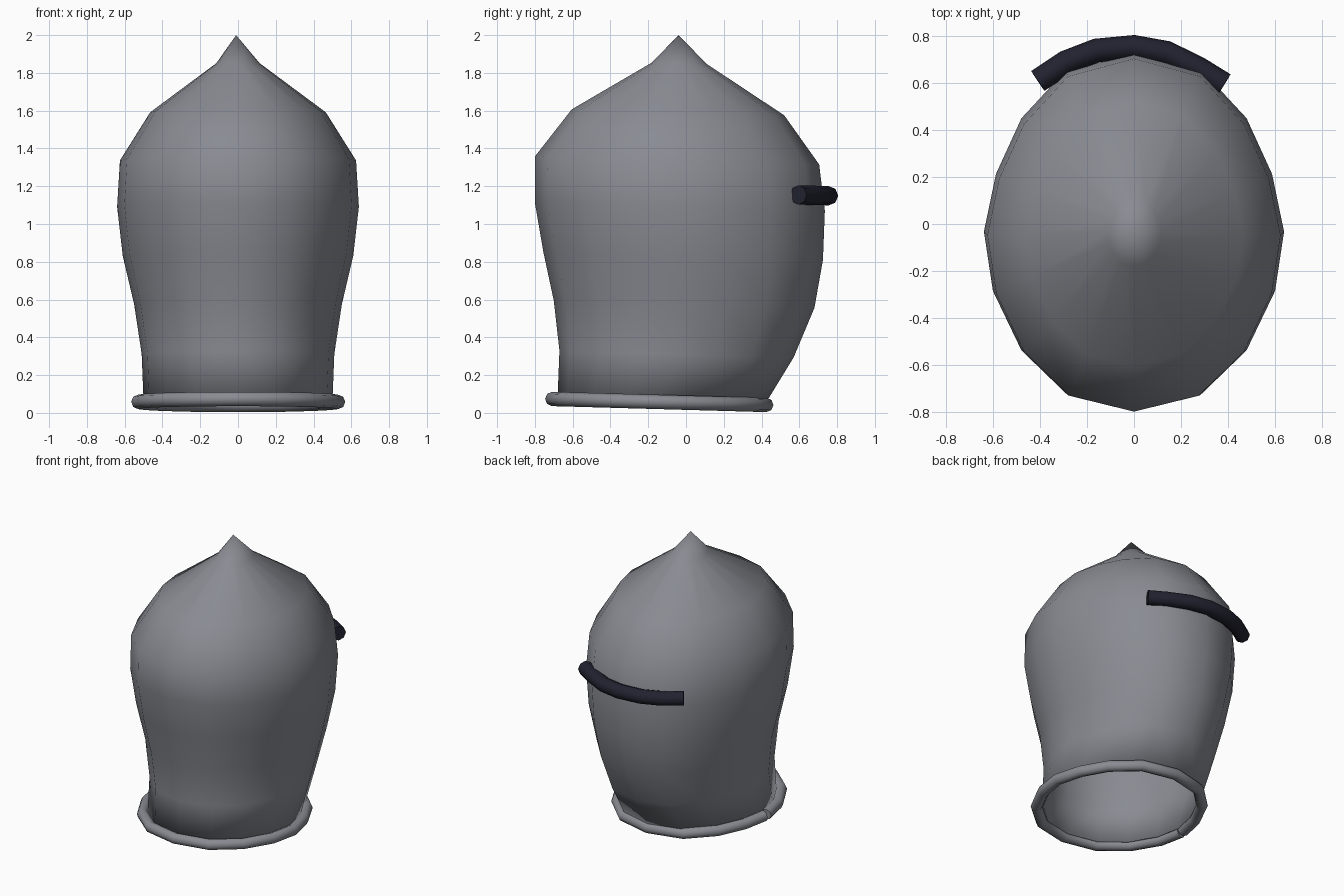
import bpy, bmesh, math
from mathutils import Vector

old = bpy.data.objects.get("Cube")
if old:
    bpy.data.objects.remove(old, do_unlink=True)


def material(name, rgb):
    m = bpy.data.materials.new(name)
    m.use_nodes = True
    m.diffuse_color = (*rgb, 1)
    m.node_tree.nodes["Principled BSDF"].inputs["Base Color"].default_value = (*rgb, 1)
    return m


steel = material("steel grey", (0.25, 0.26, 0.29))
dark = material("dark blue black", (0.016, 0.016, 0.03))

# Half of the egg-shaped cross-section, back to front, mirrored to a full ring
HALF = [(0, 1), (.45, .9), (.75, .63), (.92, .32), (1, 0),
        (.94, -.33), (.75, -.66), (.44, -.91), (0, -1)]
SECTION = HALF + [(-x, y) for x, y in HALF[-2:0:-1]]
TILT = -0.028


def ring(z, half_x, front, back):
    mid, half_y = (front + back) / 2, (back - front) / 2
    return [Vector((u * half_x, mid + v * half_y, z + TILT * (mid + v * half_y)))
            for u, v in SECTION]


def smooth(obj, degrees):
    bpy.ops.object.select_all(action='DESELECT')
    obj.select_set(True)
    bpy.context.view_layer.objects.active = obj
    bpy.ops.object.shade_smooth_by_angle(angle=math.radians(degrees))


def tube(name, path, radius, mat):
    curve = bpy.data.curves.new(name, 'CURVE')
    curve.dimensions = '3D'
    curve.bevel_depth = radius
    curve.bevel_resolution = 2
    curve.use_fill_caps = True
    spline = curve.splines.new('POLY')
    spline.points.add(len(path) - 1)
    for p, co in zip(spline.points, path):
        p.co = (*co, 1)
    curve.materials.append(mat)
    obj = bpy.data.objects.new(name, curve)
    bpy.context.collection.objects.link(obj)
    bpy.ops.object.select_all(action='DESELECT')
    obj.select_set(True)
    bpy.context.view_layer.objects.active = obj
    bpy.ops.object.convert(target='MESH')
    obj = bpy.context.view_layer.objects.active
    obj.name = name
    smooth(obj, 60)


# Helmet shell: height, half width, front y, back y
PROFILE = [(.06, .50, -.68, .42), (.31, .51, -.67, .57), (.575, .55, -.70, .68),
           (.83, .61, -.755, .725), (1.09, .64, -.80, .735), (1.335, .625, -.80, .705),
           (1.59, .465, -.605, .52), (1.85, .115, -.18, .11)]
bm = bmesh.new()
rings = [[bm.verts.new(p) for p in ring(*row)] for row in PROFILE]
n = len(SECTION)
for low, high in zip(rings, rings[1:]):
    for i in range(n):
        j = (i + 1) % n
        bm.faces.new((low[i], low[j], high[j], high[i]))
tip = bm.verts.new((-.01, -.04, 2))
for i in range(n):
    bm.faces.new((rings[-1][i], rings[-1][(i + 1) % n], tip))
bmesh.ops.recalc_face_normals(bm, faces=bm.faces)
# An open shell can be oriented either way, so check the tip
if tip.link_faces[0].normal.z < 0:
    bmesh.ops.reverse_faces(bm, faces=bm.faces)
mesh = bpy.data.meshes.new("helmet_shell")
bm.to_mesh(mesh)
bm.free()
mesh.materials.append(steel)
shell = bpy.data.objects.new("helmet_shell", mesh)
bpy.context.collection.objects.link(shell)
smooth(shell, 80)
wall = shell.modifiers.new("wall", 'SOLIDIFY')
wall.thickness = 0.015
wall.offset = -1

# Rolled bottom rim, open at one side with a small gap
rim = ring(.054, .53, -.708, .425)
split = SECTION.index((-1, 0))
rim = rim[split:] + rim[:split + 1]
rim[0] = rim[0].lerp(rim[1], .06)
rim[-1] = rim[-1].lerp(rim[-2], .06)
tube("bottom_rim", rim, .038, steel)

# Curved dark band across the back
BAND = [(-.41, .61), (-.29, .69), (-.16, .74), (0, .755), (.14, .73), (.28, .66), (.385, .595)]
tube("back_band", [(x, y, 1.17 - .027 * y) for x, y in BAND], .051, dark)
